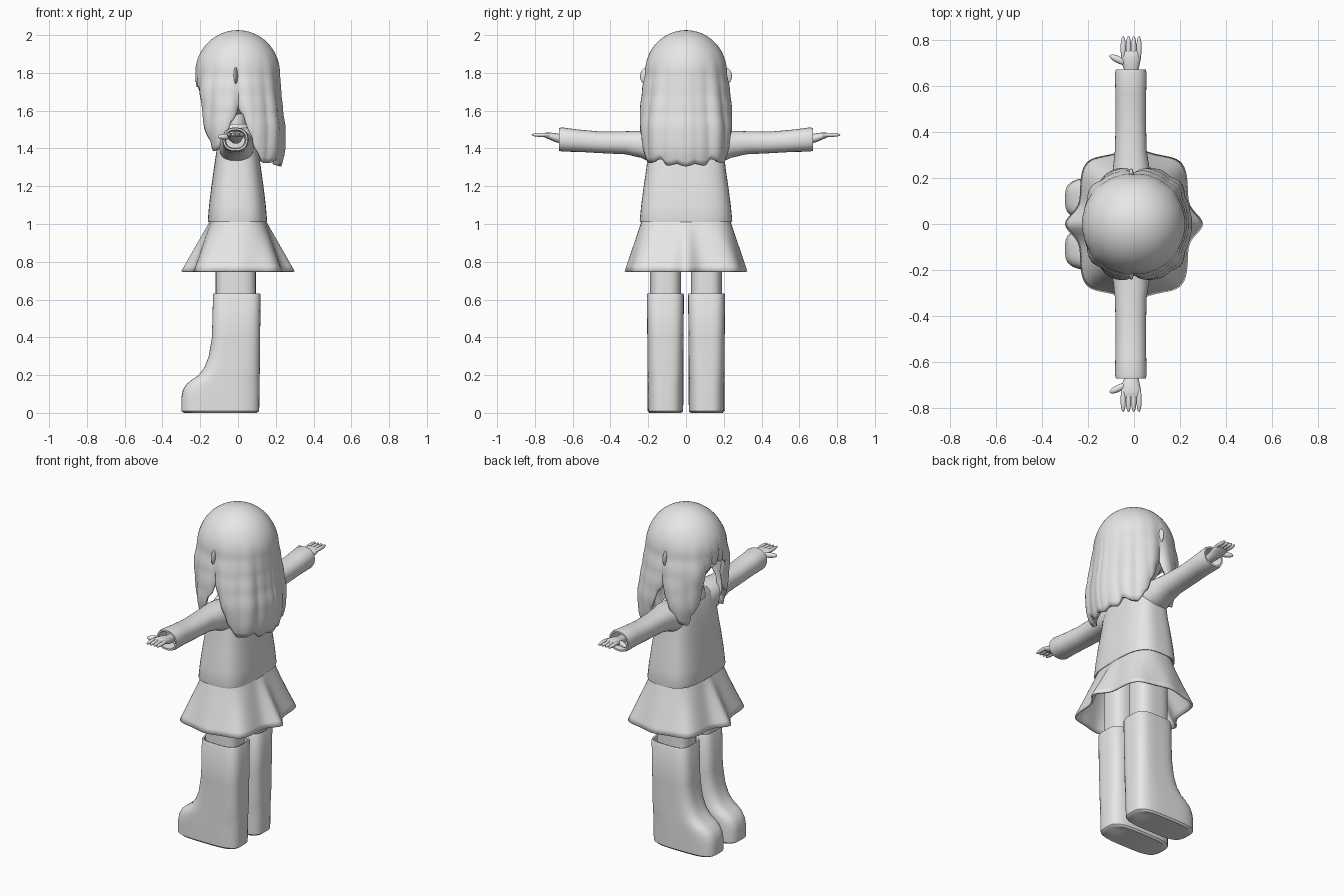
import bpy, bmesh, math
from mathutils import Matrix, Vector

cube = bpy.data.objects.get("Cube")
if cube:
    bpy.data.objects.remove(cube, do_unlink=True)

GREY = (0.8, 0.8, 0.8, 1.0)
grey = bpy.data.materials.new("plain grey")
grey.use_nodes = True
grey.diffuse_color = GREY
for node in grey.node_tree.nodes:
    if node.type == "BSDF_PRINCIPLED":
        node.inputs["Base Color"].default_value = GREY


def finish(name, bm, thickness=0):
    bmesh.ops.recalc_face_normals(bm, faces=bm.faces)
    mesh = bpy.data.meshes.new(name)
    bm.to_mesh(mesh)
    bm.free()
    mesh.materials.append(grey)
    obj = bpy.data.objects.new(name, mesh)
    bpy.context.collection.objects.link(obj)
    bpy.ops.object.select_all(action="DESELECT")
    obj.select_set(True)
    bpy.context.view_layer.objects.active = obj
    bpy.ops.object.shade_smooth_by_angle(angle=math.radians(40))
    if thickness:
        shell = obj.modifiers.new("shell", "SOLIDIFY")
        shell.thickness = thickness
    return obj


def loft(name, rings, cap_start=True, cap_end=True, thickness=0):
    """Skin a list of closed point rings."""
    bm = bmesh.new()
    loops = [[bm.verts.new(p) for p in ring] for ring in rings]
    for low, high in zip(loops, loops[1:]):
        for i in range(len(low)):
            bm.faces.new((low[i - 1], low[i], high[i], high[i - 1]))
    if cap_start:
        bm.faces.new(loops[0])
    if cap_end:
        bm.faces.new(loops[-1])
    return finish(name, bm, thickness)


def polar(angle, rx, ry, power):
    """Point of a rounded rectangle in the given direction."""
    c, s = math.cos(angle), math.sin(angle)
    r = (abs(c / rx) ** power + abs(s / ry) ** power) ** (-1 / power)
    return r * c, r * s


def angles(count):
    return [math.tau * i / count for i in range(count)]


def level_ring(z, cx, cy, rx, ry, power=2.0, count=64):
    pts = [polar(a, rx, ry, power) for a in angles(count)]
    return [(cx + x, cy + y, z) for x, y in pts]


def arm_ring(side, y, cx, cz, rx, rz, power=2.3):
    pts = [polar(a, rx, rz, power) for a in angles(32)]
    return [(cx + u, side * y, cz + v) for u, v in pts]


def ellipsoid(name, centre, radii, turn=0):
    bm = bmesh.new()
    matrix = (Matrix.Translation(centre) @ Matrix.Rotation(turn, 4, "Z")
              @ Matrix.Diagonal(Vector(radii)).to_4x4())
    bmesh.ops.create_uvsphere(bm, u_segments=32, v_segments=20, radius=1, matrix=matrix)
    return finish(name, bm)


def blend(table, key):
    """Smooth interpolation through rows of (key, values...)."""
    for a, b in zip(table, table[1:]):
        if key <= b[0]:
            t = max(0, (key - a[0]) / (b[0] - a[0]))
            t = t * t * (3 - 2 * t)
            return [p + (q - p) * t for p, q in zip(a[1:], b[1:])]
    return list(table[-1][1:])


# boots with open tops: height, toe x, heel x, half width
BOOT = [(0, -.285, .1, .085), (.01, -.3, .112, .094), (.08, -.3, .114, .095),
        (.12, -.292, .115, .095), (.15, -.275, .115, .095), (.175, -.245, .115, .095),
        (.2, -.208, .115, .095), (.24, -.178, .116, .095), (.3, -.155, .116, .095),
        (.4, -.138, .117, .096), (.625, -.132, .12, .098), (.633, -.128, .116, .094),
        (.63, -.12, .108, .086), (.54, -.12, .108, .086)]
for side, label in ((-1, "left"), (1, "right")):
    loft(label + "_boot", [level_ring(z, (a + b) / 2, side * .109, (b - a) / 2, w, 3.6)
                           for z, a, b, w in BOOT])
    loft(label + "_leg", [level_ring(z, -.012, side * .108, .106, .082, 3)
                          for z in (.5, .98)])


# skirt: rounded waist flaring into a pleated hem
def skirt_ring(z):
    flare = (1.03 - z) / .28
    ring = []
    for a in angles(128):
        wx, wy = polar(a, .14, .23, 3)
        hx, hy = polar(a, .235, .295, 6)
        hx += math.copysign(.065, hx) * math.exp(-(hy / .06) ** 2) * (abs(hx) > .2)
        hy += math.copysign(.03, hy) * math.exp(-(hx / .09) ** 2) * (abs(hy) > .2)
        ring.append((wx + (hx - wx) * flare, wy + (hy - wy) * flare, z))
    return ring


loft("skirt", [skirt_ring(1.03 - .28 * i / 10) for i in range(11)],
     cap_end=False, thickness=.01)

# sweater body: height, half depth, half width
BODY = [(1.06, .13, .21), (1.015, .142, .232), (1.01, .155, .243), (1.02, .157, .245),
        (1.1, .15, .237), (1.2, .138, .224), (1.3, .124, .209), (1.38, .112, .203),
        (1.43, .1, .195), (1.47, .087, .165), (1.5, .075, .12), (1.515, .065, .08)]
loft("sweater_body", [level_ring(z, -.003, 0, rx, ry, 3.2) for z, rx, ry in BODY])

# collar and neck
loft("collar", [level_ring(z, -.008, 0, r, r * 1.15)
                for z, r in ((1.47, .1), (1.5, .095), (1.53, .078), (1.53, .066), (1.48, .06))])
loft("neck", [level_ring(z, -.005, 0, .048, .055) for z in (1.45, 1.64)])

# sleeves with hollow cuffs: distance, centre x, centre z, half depth, half height
SLEEVE = [(.1, -.005, 1.4, .095, .085), (.19, -.008, 1.412, .09, .085),
          (.24, -.012, 1.422, .08, .071), (.32, -.014, 1.43, .069, .061),
          (.45, -.014, 1.432, .066, .057), (.57, -.014, 1.441, .067, .059),
          (.655, -.014, 1.447, .069, .064), (.672, -.014, 1.448, .065, .06),
          (.672, -.014, 1.448, .056, .05), (.6, -.014, 1.446, .05, .045)]
PALM = [(.58, -.01, 1.445, .024, .02), (.66, -.011, 1.45, .028, .024),
        (.69, -.013, 1.457, .037, .024), (.72, -.013, 1.465, .043, .019),
        (.745, -.013, 1.47, .044, .013), (.757, -.013, 1.471, .036, .007)]
for side, label in ((-1, "left"), (1, "right")):
    loft(label + "_sleeve", [arm_ring(side, *row) for row in SLEEVE])
    loft(label + "_palm", [arm_ring(side, *row) for row in PALM])
    for i in range(4):
        ellipsoid(f"{label}_finger_{i + 1}", (-.047 + .023 * i, side * .766, 1.472),
                  (.0115, .051, .011))
    ellipsoid(label + "_thumb", (-.067, side * .714, 1.462), (.043, .015, .015), side * -.45)

# head with simple face and ears
ellipsoid("head", (-.01, 0, 1.77), (.165, .172, .2))
ellipsoid("nose", (-.172, 0, 1.7), (.014, .014, .012))
for side, label in ((-1, "left"), (1, "right")):
    ellipsoid(label + "_eye", (-.153, side * .066, 1.725), (.012, .027, .034), side * -.3)
    ellipsoid(label + "_ear", (-.012, side * .2, 1.782), (.012, .043, .05))

# hair shell: height, front, back and side extent
EXTENT = [(1.3, .15, .215, .225), (1.4, .165, .225, .23), (1.5, .18, .222, .232),
          (1.6, .186, .208, .22), (1.7, .208, .2, .207), (1.8, .2, .195, .192)]
# lower edge: angle from the back, height
EDGE = [(0, 1.31), (12, 1.325), (24, 1.315), (36, 1.35), (46, 1.33), (56, 1.33), (63, 1.38),
        (70, 1.46), (80, 1.58), (88, 1.64), (94, 1.62), (101, 1.54), (109, 1.46),
        (118, 1.4), (124, 1.39), (131, 1.45), (139, 1.5), (146, 1.6), (152, 1.7),
        (160, 1.72), (166, 1.76), (173, 1.73), (180, 1.78)]


def hair_point(angle, t):
    turn = abs(math.degrees(math.remainder(angle, math.tau)))
    drop = 2 - blend(EDGE, turn)[0]
    z = 2 - drop * max(t, .01) ** 1.7
    front, back, wide = blend(EXTENT, z)
    dome = math.sqrt(1 - (1 - min(1, (2 - z) / .2)) ** 2)
    low = min(1, max(0, (1.9 - z) / .3))
    x, y = polar(angle, back if math.cos(angle) > 0 else front, wide, 2 + .4 * low)
    waves = math.sin(turn / 5.2) + .6 * math.sin(turn / 3.1 + 1)
    scale = dome * (1 + .022 * low * waves) * (1 - .07 * t ** 14)
    return x * scale, y * scale, z


loft("hair", [[hair_point(a, i / 40) for a in angles(180)] for i in range(41)],
     cap_end=False, thickness=.026)
